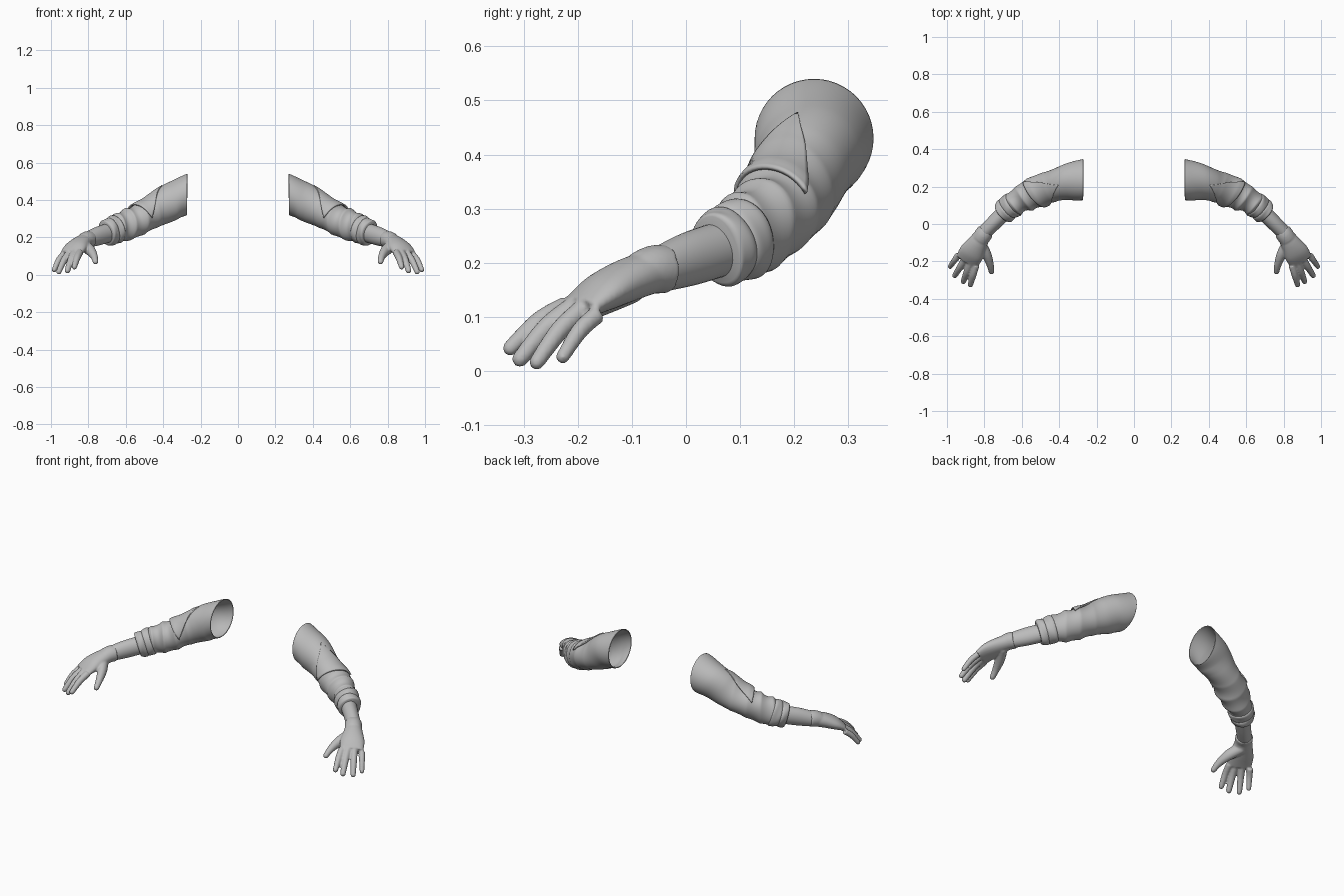
import bpy, bmesh, math
from mathutils import Vector

if "Cube" in bpy.data.objects:
    bpy.data.objects.remove(bpy.data.objects["Cube"], do_unlink=True)

grey = bpy.data.materials.new("plain_grey")
grey.use_nodes = True
grey.diffuse_color = (0.5, 0.5, 0.5, 1)
grey.node_tree.nodes["Principled BSDF"].inputs["Base Color"].default_value = (0.5, 0.5, 0.5, 1)

# Stations along each limb: x, y, z, horizontal radius, vertical radius
SLEEVE = [(.272, .237, .43, .11, .11), (.35, .225, .395, .098, .1),
          (.45, .198, .338, .085, .086), (.55, .158, .285, .082, .082),
          (.64, .11, .248, .067, .074), (.705, .055, .223, .054, .062)]
FOREARM = [(.66, .095, .235, .045, .05), (.745, .01, .208, .041, .05),
           (.815, -.06, .183, .038, .04)]


def spline(stations, u):
    """Smooth station at parameter u, counted in stations."""
    n = len(stations) - 1
    i = max(0, min(int(u), n - 1))
    f = u - i
    pick = lambda k: stations[max(0, min(k, n))]
    p, q, r, s = (pick(i + k) for k in (-1, 0, 1, 2))
    return [b + .5 * f * (c - a + f * (2 * a - 5 * b + 4 * c - d + f * (3 * (b - c) + d - a)))
            for a, b, c, d in zip(p, q, r, s)]


def surface(stations, u, ang, extra=0, flat_start=False):
    """Point on the skin of a limb, pushed outwards by extra."""
    x, y, z, a, b = spline(stations, u)
    ahead = Vector(spline(stations, min(u + .05, len(stations) - 1))[:3])
    behind = Vector(spline(stations, max(u - .05, 0))[:3])
    along = (ahead - behind).normalized()
    if flat_start:
        along = Vector((1, 0, 0)).lerp(along, min(1, u / 1.5)).normalized()
    side = along.cross(Vector((0, 0, 1))).normalized()
    up = side.cross(along)
    return Vector((x, y, z)) + side * math.cos(ang) * (a + extra) + up * math.sin(ang) * (b + extra)


def tube(bm, stations, u0, u1, rings, sides=24, push=lambda u, a: 0, cap=True, flat=False):
    loops = []
    for i in range(rings + 1):
        u = u0 + (u1 - u0) * i / rings
        angs = [math.tau * j / sides for j in range(sides)]
        loops.append([bm.verts.new(surface(stations, u, a, push(u, a), flat)) for a in angs])
    for low, high in zip(loops, loops[1:]):
        for j in range(sides):
            k = (j + 1) % sides
            bm.faces.new((low[j], high[j], high[k], low[k]))
    if cap:
        bm.faces.new(loops[0])
        bm.faces.new(loops[-1][::-1])


def finish(name, bm, thickness=0, voxel=0):
    mesh = bpy.data.meshes.new(name)
    bm.to_mesh(mesh)
    bm.free()
    mesh.materials.append(grey)
    for face in mesh.polygons:
        face.use_smooth = True
    obj = bpy.data.objects.new(name, mesh)
    bpy.context.collection.objects.link(obj)
    if voxel:
        remesh = obj.modifiers.new("blend", 'REMESH')
        remesh.mode = 'VOXEL'
        remesh.voxel_size = voxel
        remesh.use_smooth_shade = True
        relax = obj.modifiers.new("relax", 'SMOOTH')
        relax.iterations = 4
    if thickness:
        solid = obj.modifiers.new("cloth", 'SOLIDIFY')
        solid.thickness = thickness
        solid.offset = -1
    mirror = obj.modifiers.new("both_arms", 'MIRROR')
    mirror.use_mirror_merge = False
    return obj


def folds(u, a):
    """Cloth wrinkles, strongest inside the elbow."""
    w = max(0, min(1, (u - 1.5) / 1.5))
    inner = .65 + .35 * math.cos(a - .6)
    ridge = 1 - 2 * abs(math.sin(4.6 * u + 1.1 * math.sin(a + .5)))
    soft = math.sin(2 * a + 3 * u) * .003
    return w * inner * .006 * ridge + soft * min(1, u)


# Sleeve, open at the shoulder
bm = bmesh.new()
tube(bm, SLEEVE, 0, 4.9, 90, 48, folds, cap=False, flat=True)
finish("sleeve", bm, .004)

# Rolled cuff bands at the end of the sleeve
for name, start, end, puff in (("cuff_inner_band", 4.05, 4.5, .006),
                               ("cuff_outer_band", 4.45, 5, .008)):
    bm = bmesh.new()
    mid, half = (start + end) / 2, (end - start) / 2
    roll = lambda u, a: puff * (1 - .8 * abs((u - mid) / half) ** 4) + .002 * math.sin(3 * a + 8 * u)
    tube(bm, SLEEVE, start, end, 12, 48, roll)
    finish(name, bm)

# Folded triangular flap lying on the upper sleeve
bm = bmesh.new()
apex, back, front = (Vector((1.2, 1.5)), Vector((2.95, 2.6)), Vector((2.45, -.1)))
steps = 20
grid = []
for i in range(steps + 1):
    row = []
    for j in range(steps + 1):
        u, a = apex.lerp(back.lerp(front, j / steps), i / steps)
        row.append(bm.verts.new(surface(SLEEVE, u, a, folds(u, a) * .4 + .005 + .005 * i / steps, True)))
    grid.append(row)
for low, high in zip(grid, grid[1:]):
    for j in range(steps):
        bm.faces.new((low[j], low[j + 1], high[j + 1], high[j]))
bmesh.ops.remove_doubles(bm, verts=bm.verts, dist=.0002)
bmesh.ops.recalc_face_normals(bm, faces=bm.faces)
finish("sleeve_flap", bm, .008)

# Bare forearm
bm = bmesh.new()
tube(bm, FOREARM, 0, 2, 16, 32)
finish("forearm", bm)

# Gloved hand: wrist band, palm, thumb and fingers blended together
bm = bmesh.new()
tube(bm, [(.792, -.037, .189, .046, .045), (.808, -.06, .187, .047, .045),
          (.825, -.085, .18, .046, .04)], 0, 2, 8)
tube(bm, [(.805, -.055, .186, .042, .04), (.838, -.105, .169, .054, .04),
          (.868, -.155, .145, .067, .035), (.892, -.198, .116, .065, .022)], 0, 3, 18)

DIGITS = [((.845, -.22, .12), (.875, -.325, .042), .019),
          ((.873, -.205, .12), (.912, -.307, .022), .02),
          ((.905, -.19, .115), (.958, -.276, .016), .019),
          ((.938, -.163, .105), (.983, -.228, .026), .017)]
digits = []
for base, tip, r in DIGITS:
    knuckle, end = Vector(base), Vector(tip)
    joint = knuckle.lerp(end, .5) + Vector((0, 0, .01))
    digits.append([(*p, r * s, r * s) for p, s in ((knuckle, 1), (joint, .95), (end, .76))])
digits.append([(.825, -.1, .158, .03, .033), (.79, -.16, .13, .027, .03),
               (.77, -.215, .1, .02, .021), (.762, -.255, .07, .015, .015)])
for path in digits:
    tube(bm, path, 0, len(path) - 1, 14, 16)
    tip = bmesh.ops.create_uvsphere(bm, u_segments=16, v_segments=10, radius=path[-1][3])
    bmesh.ops.translate(bm, verts=tip["verts"], vec=path[-1][:3])
finish("gloved_hand", bm, voxel=.005)
